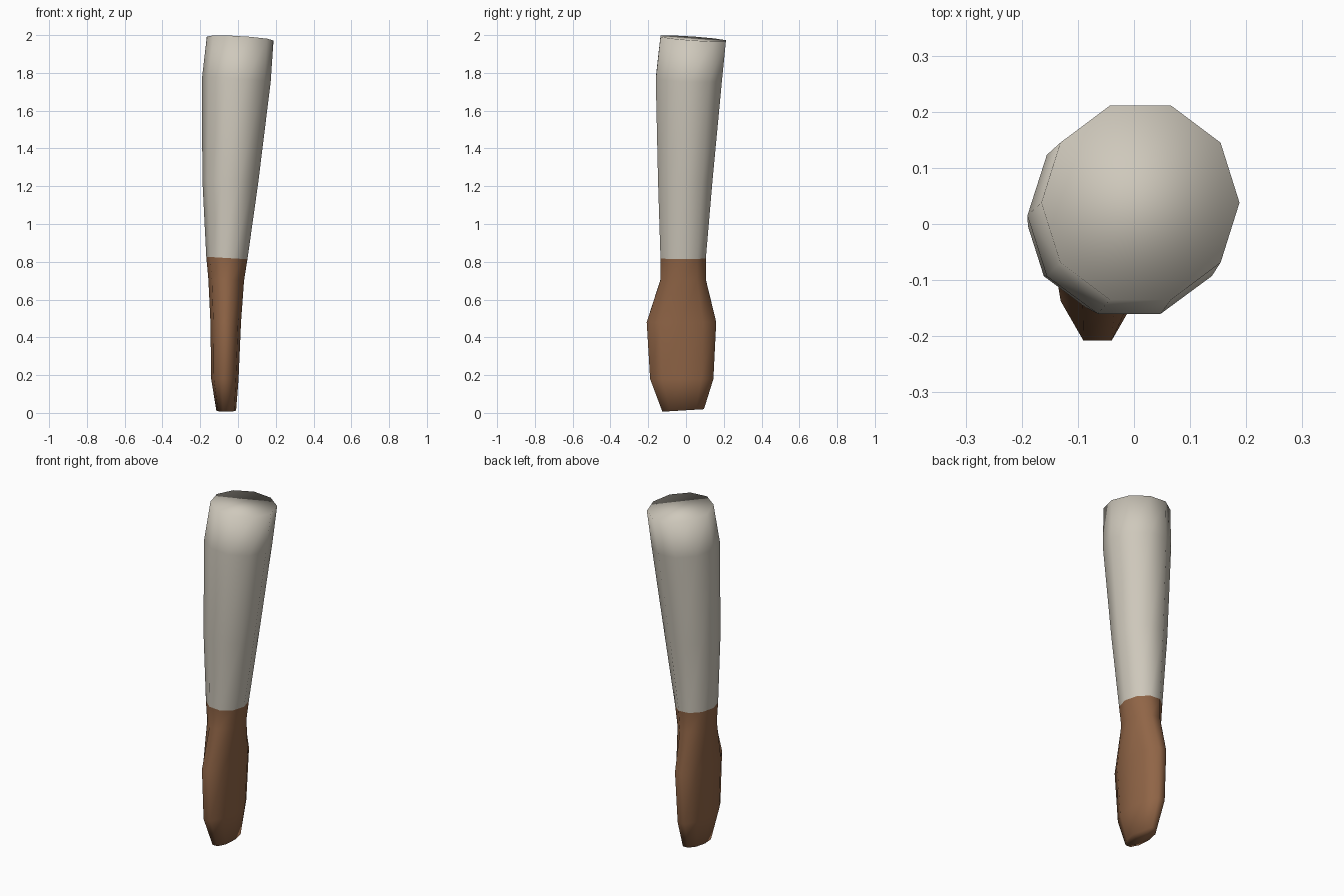
import bpy, bmesh, math

if "Cube" in bpy.data.objects:
    bpy.data.objects.remove(bpy.data.objects["Cube"])

SIDES = 10


def material(name, rgb):
    m = bpy.data.materials.new(name)
    m.diffuse_color = (*rgb, 1)
    m.use_nodes = True
    m.node_tree.nodes["Principled BSDF"].inputs["Base Color"].default_value = m.diffuse_color
    return m


# Cross-sections: z, x min, x max, y min, y max, tilt along x, tilt along y
sections = [
    (0.013, -0.115, -0.010, -0.125, 0.095, 0.00, 0.06),   # fingertips
    (0.180, -0.142, 0.003, -0.190, 0.145, 0.00, 0.00),    # fingers
    (0.480, -0.146, 0.016, -0.208, 0.160, 0.00, 0.00),    # palm
    (0.705, -0.157, 0.032, -0.135, 0.105, -0.05, 0.00),   # wrist
    (0.820, -0.168, 0.050, -0.135, 0.105, -0.06, 0.00),   # cuff
    (1.230, -0.189, 0.107, -0.148, 0.140, -0.08, 0.00),   # elbow
    (1.765, -0.190, 0.173, -0.160, 0.190, -0.07, -0.03),  # upper arm
    (1.982, -0.165, 0.188, -0.135, 0.211, -0.06, -0.07),  # shoulder
]
CUFF = 4

# Arm: loft of ten-sided rings, coloured by section
bm = bmesh.new()
rings = []
for z, x0, x1, y0, y1, tx, ty in sections:
    cx, cy, rx = (x0 + x1) / 2, (y0 + y1) / 2, (x1 - x0) / 2
    ry = (y1 - y0) / 2 / math.sin(math.radians(72))
    ring = []
    for i in range(SIDES):
        a = math.tau * i / SIDES
        dx, dy = rx * math.cos(a), ry * math.sin(a)
        ring.append(bm.verts.new((cx + dx, cy + dy, z + tx * dx + ty * dy)))
    rings.append(ring)

for k in range(len(rings) - 1):
    a, b = rings[k], rings[k + 1]
    for i in range(SIDES):
        j = (i + 1) % SIDES
        f = bm.faces.new((a[i], a[j], b[j], b[i]))
        f.material_index = 1 if k < CUFF else 0

# End caps
bm.faces.new(rings[0][::-1]).material_index = 1
bm.faces.new(rings[-1]).material_index = 0
for f in bm.faces:
    f.smooth = True

mesh = bpy.data.meshes.new("arm")
bm.to_mesh(mesh)
bm.free()
mesh.materials.append(material("sleeve cream", (0.62, 0.58, 0.50)))
mesh.materials.append(material("skin brown", (0.28, 0.13, 0.062)))
arm = bpy.data.objects.new("arm", mesh)
bpy.context.collection.objects.link(arm)
